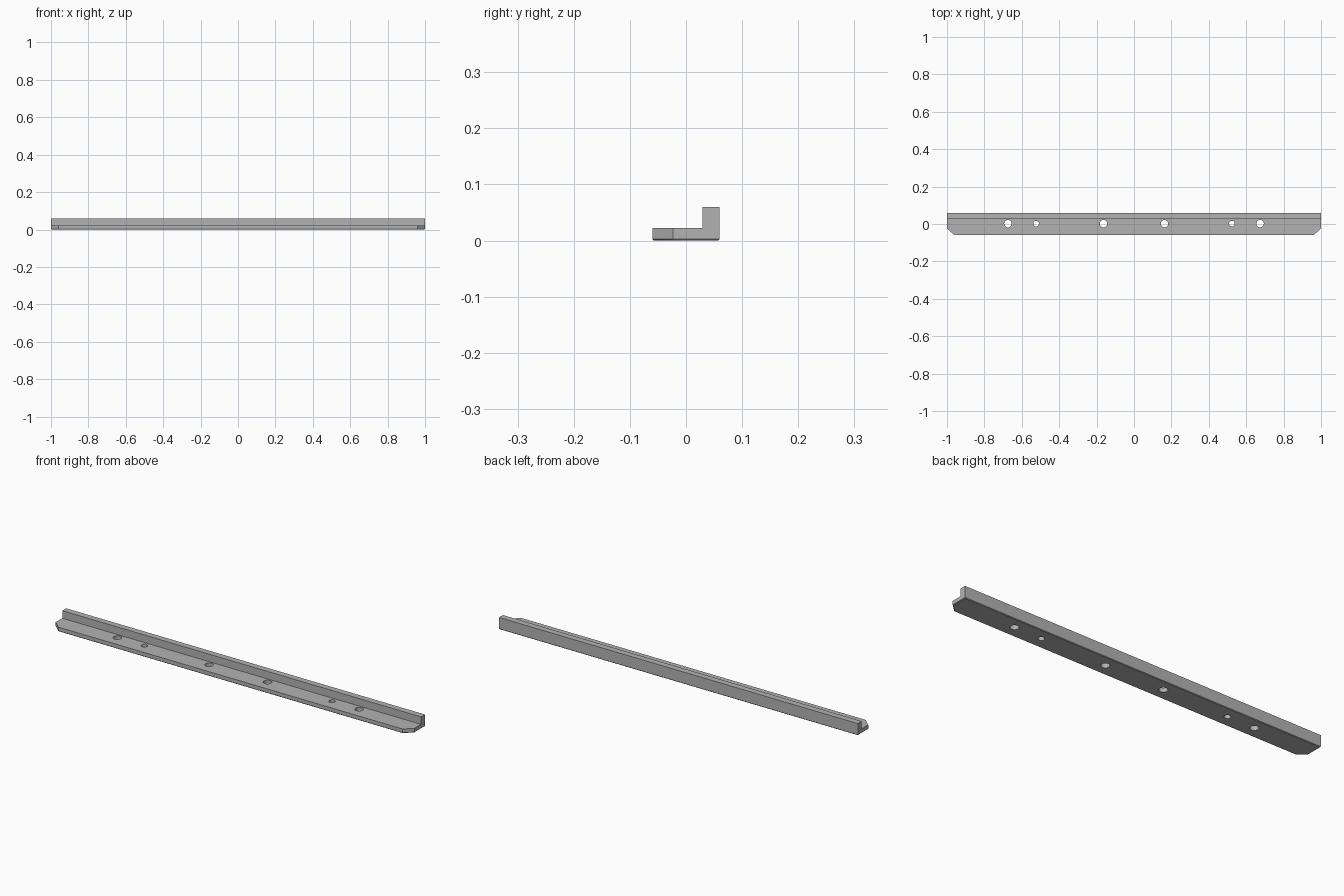
import bpy
import bmesh
from mathutils import Vector

if "Cube" in bpy.data.objects:
    bpy.data.objects.remove(bpy.data.objects["Cube"], do_unlink=True)

# Plain grey metal
grey = bpy.data.materials.new("grey_metal")
grey.use_nodes = True
colour = (0.45, 0.45, 0.45, 1)
grey.diffuse_color = colour
grey.node_tree.nodes["Principled BSDF"].inputs["Base Color"].default_value = colour


def make_object(name, bm):
    bmesh.ops.recalc_face_normals(bm, faces=bm.faces)
    mesh = bpy.data.meshes.new(name)
    bm.to_mesh(mesh)
    bm.free()
    mesh.materials.append(grey)
    obj = bpy.data.objects.new(name, mesh)
    bpy.context.collection.objects.link(obj)
    return obj


# L-shaped section drawn along the rail's length
section = [(-0.06, 0), (0.06, 0), (0.06, 0.06), (0.029, 0.06), (0.029, 0.022), (-0.06, 0.022)]
bm = bmesh.new()
end = bm.faces.new([bm.verts.new((-1, y, z)) for y, z in section])
sweep = bmesh.ops.extrude_face_region(bm, geom=[end], use_keep_orig=True)
bmesh.ops.translate(bm, vec=(2, 0, 0),
                    verts=[v for v in sweep["geom"] if isinstance(v, bmesh.types.BMVert)])

# Clip the two front corners
for side in (-1, 1):
    cut = bmesh.ops.bisect_plane(bm, geom=bm.verts[:] + bm.edges[:] + bm.faces[:],
                                 plane_co=(side * 0.96, -0.06, 0),
                                 plane_no=Vector((side * 0.037, -0.04, 0)).normalized(),
                                 clear_outer=True)
    bmesh.ops.holes_fill(bm, edges=[e for e in bm.edges if e.is_boundary], sides=0)

# Small chamfer around the underside
rim = [e for e in bm.edges if all(v.co.z < 0.001 for v in e.verts)]
bmesh.ops.bevel(bm, geom=rim, offset=0.003, segments=1, affect='EDGES')
rail = make_object("angle_rail", bm)

# Round screw holes and smaller pin holes, mirrored about the middle
bm = bmesh.new()
for x, radius in ((0.163, 0.02), (0.523, 0.015), (0.674, 0.02)):
    for side in (-1, 1):
        ring = bmesh.ops.create_cone(bm, cap_ends=True, segments=32,
                                     radius1=radius, radius2=radius, depth=0.2)
        bmesh.ops.translate(bm, verts=ring["verts"], vec=(side * x, 0.002, 0))
cutter = make_object("hole_cutter", bm)
cutter.hide_render = True
cutter.hide_set(True)

drill = rail.modifiers.new("holes", 'BOOLEAN')
drill.operation = 'DIFFERENCE'
drill.solver = 'EXACT'
drill.object = cutter

# Apply the drilling and drop the cutter
bpy.context.view_layer.objects.active = rail
rail.select_set(True)
bpy.ops.object.modifier_apply(modifier=drill.name)
bpy.data.objects.remove(cutter, do_unlink=True)
bpy.ops.object.shade_smooth_by_angle()
